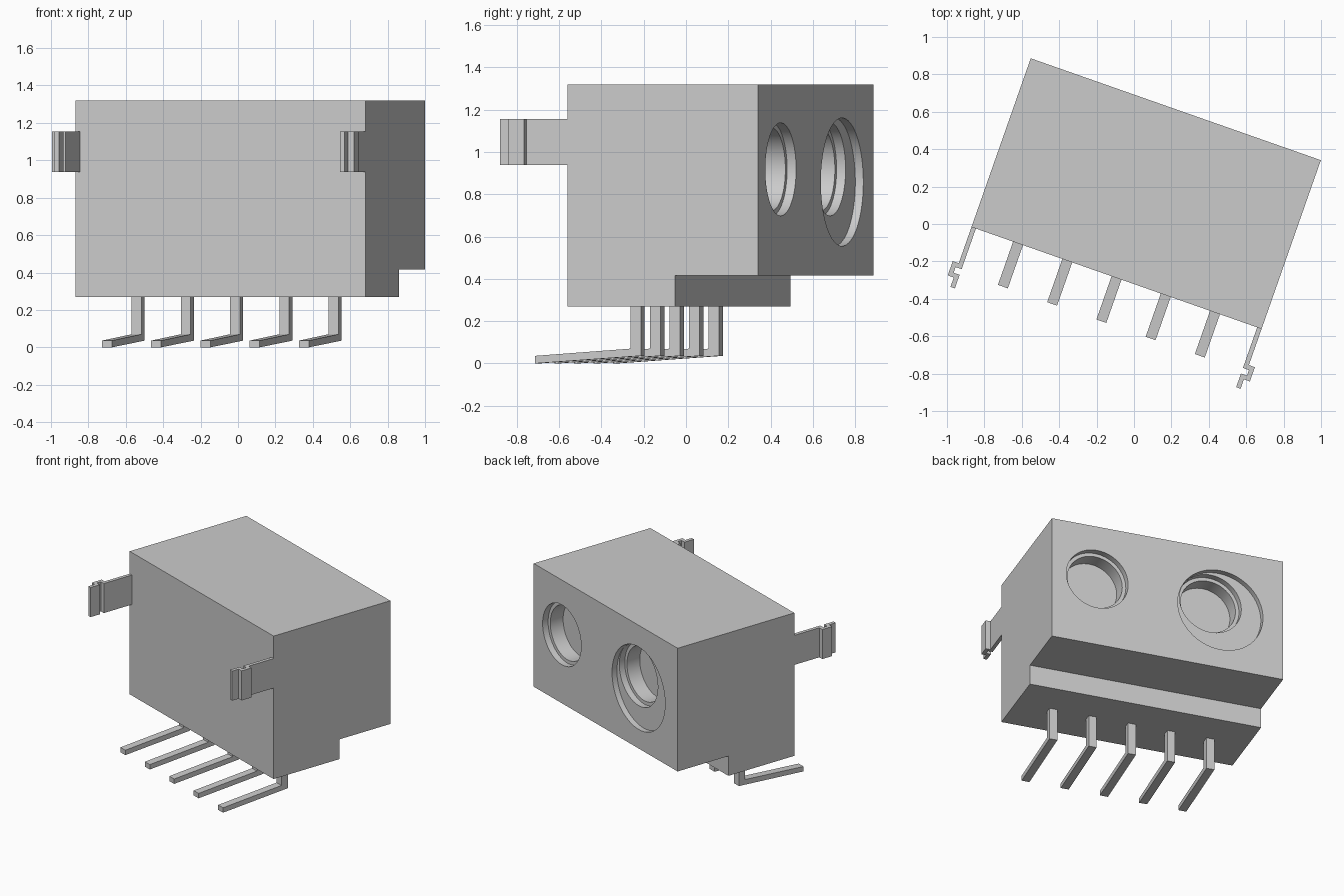
import bpy, bmesh, math
from mathutils import Matrix

cube = bpy.data.objects.get("Cube")
if cube:
    bpy.data.objects.remove(cube)

# Whole device is turned about z; parts are built in its own square frame
PLACE = Matrix.Translation((0.065, 0.1625, 0)) @ Matrix.Rotation(math.radians(-19.35), 4, "Z")
HALF_W, HALF_D = 0.822, 0.478

grey = bpy.data.materials.new("light_grey")
grey.use_nodes = True
grey.diffuse_color = (0.6, 0.6, 0.6, 1)
grey.node_tree.nodes["Principled BSDF"].inputs["Base Color"].default_value = grey.diffuse_color


def extrude_profile(name, points, shift, to_3d):
    """Prism from a flat outline, pushed along shift."""
    bm = bmesh.new()
    face = bm.faces.new([bm.verts.new(to_3d(*p)) for p in points])
    new = bmesh.ops.extrude_face_region(bm, geom=[face])["geom"]
    bmesh.ops.translate(bm, vec=shift, verts=[g for g in new if isinstance(g, bmesh.types.BMVert)])
    bmesh.ops.recalc_face_normals(bm, faces=bm.faces)
    mesh = bpy.data.meshes.new(name)
    bm.to_mesh(mesh)
    bm.free()
    mesh.materials.append(grey)
    obj = bpy.data.objects.new(name, mesh)
    bpy.context.collection.objects.link(obj)
    obj.matrix_world = PLACE
    return obj


# Housing: box with a stepped underside
STEP = 0.062
housing = extrude_profile(
    "housing",
    [(-HALF_D, 0.27), (STEP, 0.27), (STEP, 0.415), (HALF_D, 0.415), (HALF_D, 1.32), (-HALF_D, 1.32)],
    (2 * HALF_W, 0, 0), lambda y, z: (-HALF_W, y, z))


def bore(x, z, radius, depth):
    """Cut a round recess into the back face."""
    bpy.ops.mesh.primitive_cylinder_add(vertices=64, radius=radius, depth=2 * depth)
    cutter = bpy.context.object
    cutter.name = "bore_cutter"
    cutter.data.materials.append(grey)
    cutter.matrix_world = PLACE @ Matrix.Translation((x, HALF_D, z)) @ Matrix.Rotation(math.pi / 2, 4, "X")
    cutter.hide_render = True
    bpy.context.view_layer.objects.active = housing
    mod = housing.modifiers.new("bore", "BOOLEAN")
    mod.operation, mod.solver, mod.object = "DIFFERENCE", "EXACT", cutter
    bpy.ops.object.modifier_apply(modifier=mod.name)
    bpy.data.objects.remove(cutter)


# Stepped sensor openings, the second inside a wide shallow recess
bore(0.5, 0.918, 0.22, 0.045)
bore(0.5, 0.918, 0.195, 0.15)
bore(-0.376, 0.858, 0.303, 0.04)
bore(-0.32, 0.918, 0.22, 0.085)
bore(-0.32, 0.918, 0.195, 0.19)

bpy.ops.object.select_all(action="DESELECT")
housing.select_set(True)
bpy.context.view_layer.objects.active = housing
bpy.ops.object.shade_smooth_by_angle(angle=math.radians(30))

# Five bent pins under the housing
BACK, FRONT, TIP = -0.193, -0.245, -0.723
for i in range(5):
    x = (i - 2) * 0.279
    extrude_profile(
        f"pin_{i + 1}",
        [(BACK, 0.28), (BACK, 0.036), (TIP, 0), (TIP, 0.036), (FRONT, 0.07), (FRONT, 0.28)],
        (0.056, 0, 0), lambda y, z: (x - 0.028, y, z))

# Two kinked clips on the front edges
INNER, MID, OUTER = 0.797, 0.822, 0.856
clip = [(MID, -0.47), (MID, -0.683), (OUTER, -0.683), (OUTER, -0.764), (MID, -0.764), (MID, -0.817),
        (INNER, -0.817), (INNER, -0.74), (OUTER - 0.025, -0.74), (OUTER - 0.025, -0.708),
        (INNER, -0.708), (INNER, -0.47)]
for side, name in ((1, "left_clip"), (-1, "right_clip")):
    extrude_profile(name, clip, (0, 0, 0.217), lambda x, y: (side * x, y, 0.938))
